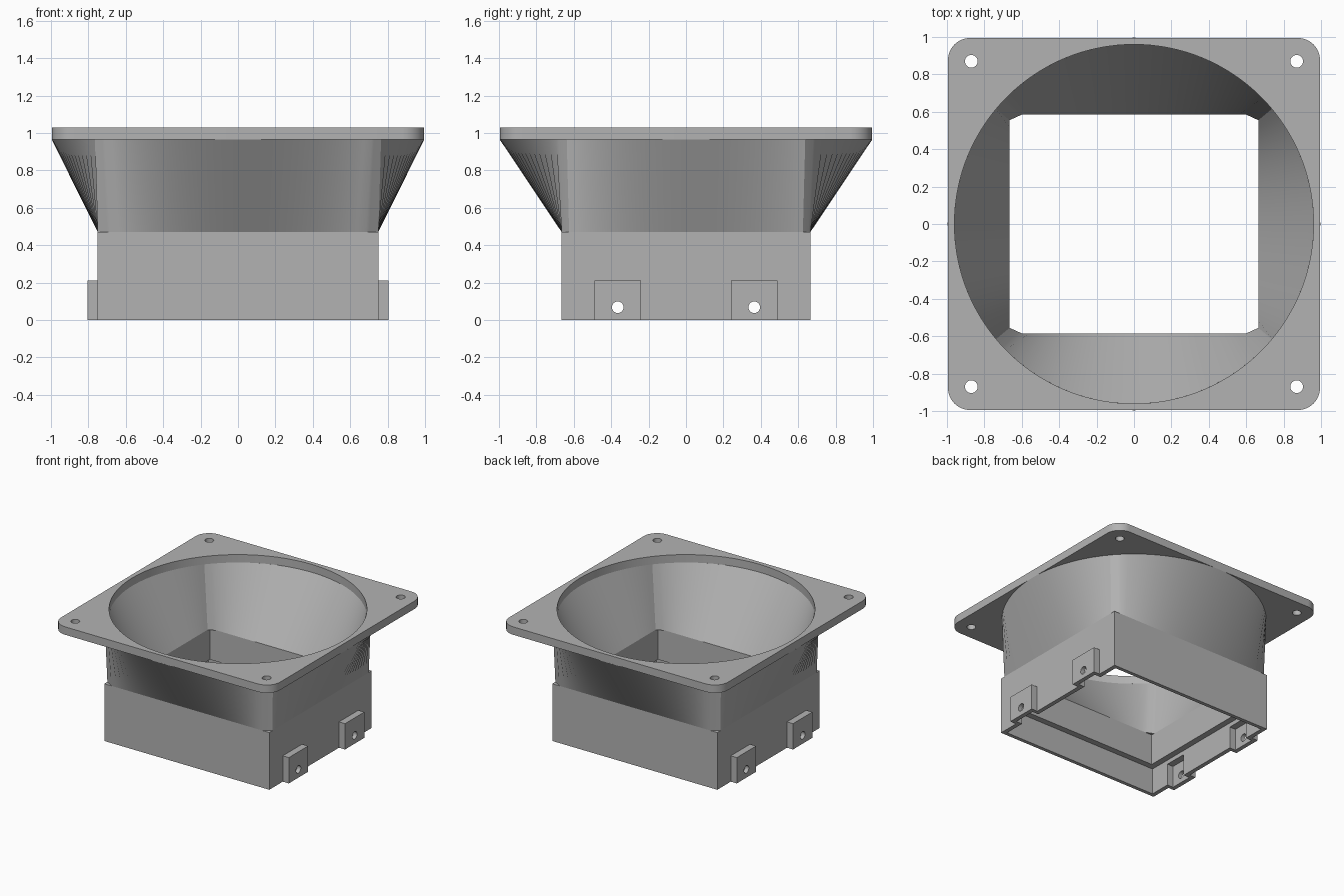
import bpy, bmesh
from math import sin, cos, pi, atan2, radians

old = bpy.data.objects.get("Cube")
if old:
    bpy.data.objects.remove(old, do_unlink=True)

grey = bpy.data.materials.new("mid grey")
grey.use_nodes = True
colour = (0.45, 0.45, 0.45, 1)
grey.diffuse_color = colour
grey.node_tree.nodes["Principled BSDF"].inputs["Base Color"].default_value = colour


def finish(name, bm):
    bmesh.ops.recalc_face_normals(bm, faces=bm.faces)
    mesh = bpy.data.meshes.new(name)
    bm.to_mesh(mesh)
    bm.free()
    mesh.materials.append(grey)
    ob = bpy.data.objects.new(name, mesh)
    bpy.context.collection.objects.link(ob)
    return ob


def prism(name, outline, z0, z1):
    bm = bmesh.new()
    face = bm.faces.new([bm.verts.new((x, y, z0)) for x, y in outline])
    new = bmesh.ops.extrude_face_region(bm, geom=[face])["geom"]
    bmesh.ops.translate(bm, vec=(0, 0, z1 - z0),
                        verts=[v for v in new if isinstance(v, bmesh.types.BMVert)])
    return finish(name, bm)


def box(name, x0, x1, y0, y1, z0, z1):
    return prism(name, [(x0, y0), (x1, y0), (x1, y1), (x0, y1)], z0, z1)


def circle(r, n, cx=0, cy=0):
    return [(cx + r * cos(2 * pi * i / n), cy + r * sin(2 * pi * i / n)) for i in range(n)]


def combine(target, other, operation):
    mod = target.modifiers.new(operation, "BOOLEAN")
    mod.operation, mod.object, mod.solver = operation, other, "EXACT"
    bpy.context.view_layer.objects.active = target
    bpy.ops.object.modifier_apply(modifier=mod.name)
    bpy.data.objects.remove(other, do_unlink=True)


def smooth(ob, angle):
    bpy.ops.object.select_all(action="DESELECT")
    ob.select_set(True)
    bpy.context.view_layer.objects.active = ob
    bpy.ops.object.shade_smooth_by_angle(angle=radians(angle))


SIGNS = [(1, 1), (-1, 1), (-1, -1), (1, -1)]
SHOULDER, PLATE = 0.47, 0.965

# Mounting flange: rounded square plate with round opening and screw holes
half, rad = 0.995, 0.12
outline = []
for q, (sx, sy) in enumerate(SIGNS):
    for i in range(9):
        a = (q + i / 8) * pi / 2
        outline.append((sx * (half - rad) + rad * cos(a), sy * (half - rad) + rad * sin(a)))
flange = prism("mounting_flange", outline, PLATE, 1.03)
combine(flange, prism("opening_cutter", circle(0.96, 128), 0.9, 1.1), "DIFFERENCE")
for sx, sy in SIGNS:
    combine(flange, prism("screw_cutter", circle(0.034, 24, sx * 0.87, sy * 0.87), 0.9, 1.1),
            "DIFFERENCE")
smooth(flange, 30)


# Transition duct: clipped rectangle lofted to a circle, inside and out
def loft_rings(hx, hy, cx, cy, r):
    corners = [(hx, -cy), (hx, cy), (cx, hy), (-cx, hy),
               (-hx, cy), (-hx, -cy), (-cx, -hy), (cx, -hy)]
    low, high = [], []
    for k, (x0, y0) in enumerate(corners):
        x1, y1 = corners[(k + 1) % 8]
        a0 = atan2(y0, x0)
        sweep = (atan2(y1, x1) - a0) % (2 * pi)
        steps = 4 if k % 2 else 28
        for i in range(steps):
            t = i / steps
            low.append((x0 + (x1 - x0) * t, y0 + (y1 - y0) * t, SHOULDER))
            high.append((r * cos(a0 + sweep * t), r * sin(a0 + sweep * t), PLATE))
    return low, high


outer_low, outer_high = loft_rings(0.75, 0.665, 0.685, 0.625, 0.996)
inner_low, inner_high = loft_rings(0.665, 0.585, 0.60, 0.555, 0.96)
bm = bmesh.new()
rings = [[bm.verts.new(p) for p in ring]
         for ring in (outer_low, outer_high, inner_high, inner_low)]
for k, ring in enumerate(rings):
    after = rings[(k + 1) % 4]
    for i in range(len(ring)):
        j = (i + 1) % len(ring)
        bm.faces.new((ring[i], ring[j], after[j], after[i]))
duct = finish("transition_duct", bm)
smooth(duct, 25)

# Rectangular socket with four hollow mounting tabs
socket = box("rectangular_socket", -0.75, 0.75, -0.665, 0.665, 0, SHOULDER)


def tab_box(name, sx, sy, x0, x1, y0, y1, z0, z1):
    xs, ys = sorted((sx * x0, sx * x1)), sorted((sy * y0, sy * y1))
    return box(name, *xs, *ys, z0, z1)


for sx, sy in SIGNS:
    combine(socket, tab_box("tab", sx, sy, 0.70, 0.805, 0.24, 0.49, 0, 0.212), "UNION")
combine(socket, box("socket_cutter", -0.715, 0.715, -0.635, 0.635, -0.1, 0.215), "DIFFERENCE")
combine(socket, box("throat_cutter", -0.665, 0.665, -0.585, 0.585, 0.1, 0.6), "DIFFERENCE")
for sx, sy in SIGNS:
    combine(socket, tab_box("pocket", sx, sy, 0.69, 0.77, 0.27, 0.46, -0.1, 0.18), "DIFFERENCE")

# Cross holes through the tabs
for y in (-0.365, 0.365):
    pin = prism("pin_cutter", circle(0.031, 24), -1, 1)
    pin.rotation_euler = (0, pi / 2, 0)
    pin.location = (0, y, 0.068)
    bpy.context.view_layer.update()
    combine(socket, pin, "DIFFERENCE")
smooth(socket, 30)
